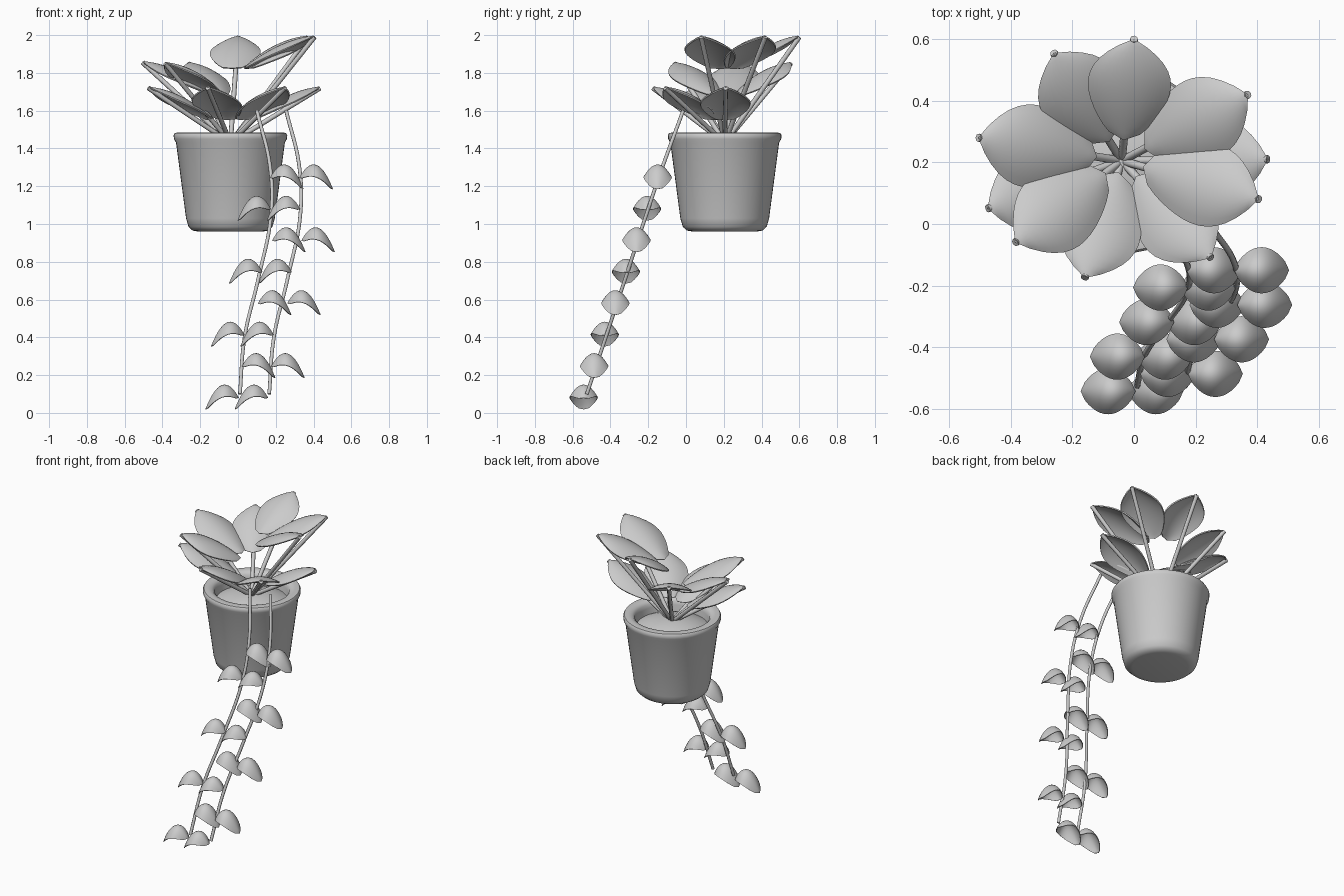
import bpy, bmesh, math
from mathutils import Vector

cube = bpy.data.objects.get("Cube")
if cube:
    bpy.data.objects.remove(cube)

GREY = bpy.data.materials.new("plain_grey")
GREY.use_nodes = True
GREY.diffuse_color = (0.6, 0.6, 0.6, 1)
GREY.node_tree.nodes["Principled BSDF"].inputs["Base Color"].default_value = (0.6, 0.6, 0.6, 1)

CENTRE = Vector((-0.04, 0.205, 0))


def finish(name, bm, angle=40):
    mesh = bpy.data.meshes.new(name)
    bmesh.ops.recalc_face_normals(bm, faces=bm.faces)
    bm.to_mesh(mesh)
    bm.free()
    mesh.materials.append(GREY)
    obj = bpy.data.objects.new(name, mesh)
    bpy.context.collection.objects.link(obj)
    bpy.ops.object.select_all(action='DESELECT')
    obj.select_set(True)
    bpy.context.view_layer.objects.active = obj
    bpy.ops.object.shade_smooth_by_angle(angle=math.radians(angle))
    return obj


def lathe(name, profile, steps=48):
    bm = bmesh.new()
    verts = [bm.verts.new((r, 0, z)) for r, z in profile]
    edges = [bm.edges.new(pair) for pair in zip(verts, verts[1:])]
    bmesh.ops.spin(bm, geom=verts + edges, axis=(0, 0, 1), cent=(0, 0, 0),
                   angle=math.tau, steps=steps)
    bmesh.ops.remove_doubles(bm, verts=bm.verts, dist=0.0005)
    finish(name, bm).location = CENTRE


def tube(name, points, radius):
    curve = bpy.data.curves.new(name, 'CURVE')
    curve.dimensions = '3D'
    curve.bevel_depth = radius
    curve.bevel_resolution = 2
    curve.use_fill_caps = True
    spline = curve.splines.new('BEZIER')
    spline.bezier_points.add(len(points) - 1)
    for bp, p in zip(spline.bezier_points, points):
        bp.co = p
        bp.handle_left_type = bp.handle_right_type = 'AUTO'
    curve.materials.append(GREY)
    bpy.context.collection.objects.link(bpy.data.objects.new(name, curve))


def leaf(name, start, heading, length, half_width, height, droop, thick):
    """Blade from start along a flat heading; height and half_width are functions of 0..1."""
    rows, cols = 14, 10
    side = Vector((-heading.y, heading.x, 0))
    bm = bmesh.new()
    grid = []
    for i in range(rows + 1):
        t = i / rows
        row = []
        for j in range(cols + 1):
            s = 2 * j / cols - 1
            w = half_width(t)
            p = start + heading * length * t + side * w * s
            p.z += height(t) - droop * s * s * w / half_width(0.5)
            row.append(bm.verts.new(p))
        grid.append(row)
    for a, b in zip(grid, grid[1:]):
        for j in range(cols):
            bm.faces.new((a[j], a[j + 1], b[j + 1], b[j]))
    bmesh.ops.remove_doubles(bm, verts=bm.verts, dist=0.0005)
    bmesh.ops.recalc_face_normals(bm, faces=bm.faces)
    bmesh.ops.solidify(bm, geom=bm.faces[:], thickness=thick)
    finish(name, bm, 50)


# Pot with a rolled rim, and the soil inside
lathe("pot", [(0, 0.96), (0.17, 0.96), (0.2, 0.965), (0.222, 0.985), (0.235, 1.03),
              (0.288, 1.43), (0.299, 1.45), (0.301, 1.47), (0.294, 1.482), (0.27, 1.485),
              (0.245, 1.48), (0.23, 1.465), (0.225, 1.44), (0.215, 1.36), (0, 1.36)])
lathe("soil", [(0.222, 1.4), (0.19, 1.415), (0.14, 1.435), (0.07, 1.45), (0, 1.455)])


# Upright leaves: a straight stalk to each outer tip, blade hanging back to the middle
def big_width(t):
    return 0.135 * max(0, math.sin(math.pi * t ** 0.85)) ** (1 - 0.45 * t)


tips = [(0.0, 0.6, 1.99, 0.33), (0.37, 0.42, 1.99, 0.38), (0.405, 0.08, 1.99, 0.39),
        (-0.26, 0.555, 1.85, 0.34), (-0.505, 0.28, 1.855, 0.39), (-0.385, -0.06, 1.85, 0.37),
        (-0.475, 0.05, 1.72, 0.37), (-0.16, -0.175, 1.72, 0.36), (0.25, -0.11, 1.72, 0.36),
        (0.435, 0.21, 1.72, 0.37)]
root = CENTRE + Vector((0, 0, 1.43))
for n, (x, y, z, length) in enumerate(tips, 1):
    tip = Vector((x, y, z))
    inward = CENTRE - tip
    inward.z = 0
    inward.normalize()
    tube(f"leaf_stalk_{n}", [root, tip], 0.013)
    leaf(f"upright_leaf_{n}", tip + Vector((0, 0, 0.006)), inward, length, big_width,
         lambda t: -0.17 * t ** 1.7, 0.045, 0.008)

# Two trailing vines, the second a shifted copy of the first
path = [(0.1, -0.015, 1.6), (0.17, -0.125, 1.3), (0.175, -0.21, 1.05), (0.105, -0.325, 0.7),
        (0.035, -0.425, 0.4), (0.01, -0.525, 0.1)]
# Stem-side x of the leaves at each level, from the top down, alternating sides
joints = [0.17, 0.175, 0.18, 0.13, 0.105, 0.035, 0.02, 0.005]


def small_width(t):
    return 0.075 * max(0, math.sin(math.pi * t)) ** 0.65


for v, shift in enumerate((0, 0.155), 1):
    tube(f"vine_{v}", [(x + shift, y, z) for x, y, z in path], 0.01)
    for n, x in enumerate(joints):
        z = 1.245 - n * 0.1665
        start = Vector((x + shift, -0.15 - n * 0.056, z))
        heading = Vector((1 if n % 2 == 0 else -1, 0, 0))
        leaf(f"vine_{v}_leaf_{n + 1}", start, heading, 0.178, small_width,
             lambda t: 0.332 * t - 0.392 * t * t, 0.065, 0.004)
